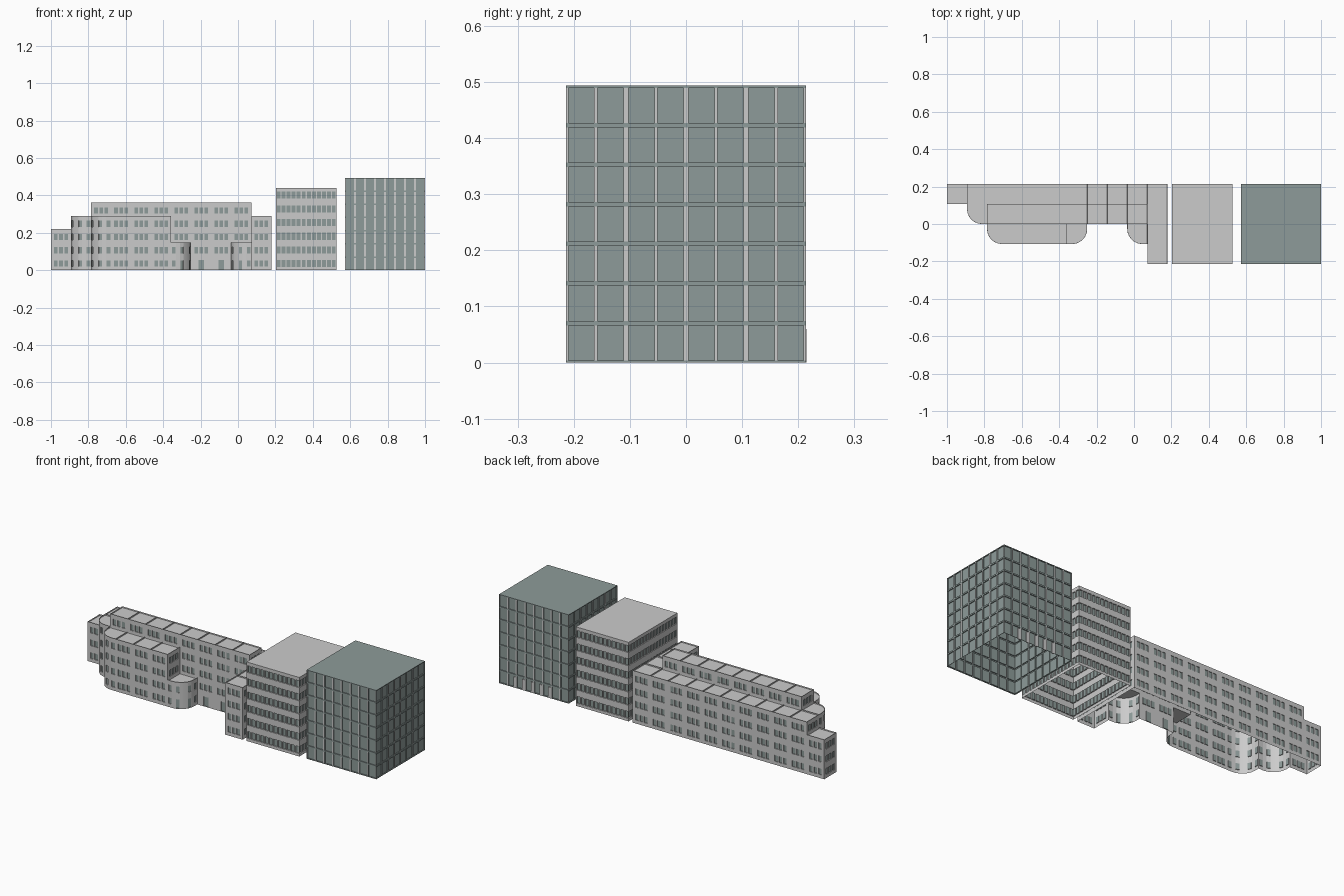
import bpy, bmesh, math
from mathutils import Vector

cube = bpy.data.objects.get("Cube")
if cube:
    bpy.data.objects.remove(cube)


def material(name, colour):
    m = bpy.data.materials.new(name)
    m.use_nodes = True
    m.diffuse_color = (*colour, 1)
    m.node_tree.nodes["Principled BSDF"].inputs["Base Color"].default_value = (*colour, 1)
    return m


MATS = [material("light grey concrete", (0.6, 0.6, 0.6)),
        material("grey green glass", (0.27, 0.33, 0.32))]
CONCRETE, GLASS = 0, 1


def quad(bm, pts, mat):
    f = bm.faces.new([bm.verts.new(p) for p in pts])
    f.material_index = mat
    return f


def wall(bm, a, b, z0, z1, spans, sill, head, depth=0.004, frame=CONCRETE):
    """Wall from a to b (outside on the right hand), with recessed panes at the spans."""
    a, b = Vector((*a, 0)), Vector((*b, 0))
    d = (b - a).normalized()
    inward = Vector((-d.y, d.x, 0)) * depth
    length = (b - a).length

    def rect(u0, u1, w0, w1, mat):
        if u1 - u0 > 1e-5 and w1 - w0 > 1e-5:
            quad(bm, [a + d * u + Vector((0, 0, w))
                      for u, w in ((u0, w0), (u1, w0), (u1, w1), (u0, w1))], mat)

    if not spans:
        rect(0, length, z0, z1, CONCRETE)
        return
    s, h = z0 + sill, z0 + head
    rect(0, length, z0, s, frame)
    rect(0, length, h, z1, frame)
    edge = 0
    for u0, u1 in spans:
        rect(edge, u0, s, h, CONCRETE)
        outer = [a + d * u + Vector((0, 0, w)) for u, w in ((u0, s), (u1, s), (u1, h), (u0, h))]
        inner = [p + inward for p in outer]
        quad(bm, inner, GLASS)
        for i in range(4):
            j = (i + 1) % 4
            quad(bm, (outer[i], outer[j], inner[j], inner[i]), frame)
        edge = u1
    rect(edge, length, s, h, CONCRETE)


def even_spans(length, count, width, pitch):
    mid = length / 2
    return [(mid + (i - (count - 1) / 2) * pitch - width / 2,
             mid + (i - (count - 1) / 2) * pitch + width / 2) for i in range(count)]


def finish(name, bm):
    bmesh.ops.remove_doubles(bm, verts=bm.verts, dist=1e-5)
    me = bpy.data.meshes.new(name)
    bm.to_mesh(me)
    bm.free()
    for m in MATS:
        me.materials.append(m)
    ob = bpy.data.objects.new(name, me)
    bpy.context.collection.objects.link(ob)
    bpy.ops.object.select_all(action="DESELECT")
    ob.select_set(True)
    bpy.context.view_layer.objects.active = ob
    bpy.ops.object.shade_smooth_by_angle(angle=math.radians(30))


# Stepped wing: storeys per square bay, back row first
U, STOREY, RIM = 0.1071, 0.0708, 0.007
PLAN = ["34444444444",
        "04555555554",
        "00444420024",
        "00000000004"]
ROUNDED = {(1, 1): "SW", (2, 2): "SW", (2, 6): "SE", (2, 9): "SW"}
DOOR_BAYS = {(1, 7), (1, 8)}
RADIUS = 0.08


def storeys(r, c):
    inside = 0 <= r < len(PLAN) and 0 <= c < len(PLAN[0])
    return int(PLAN[r][c]) if inside else 0


def arc(cx, cy, start, steps=6):
    return [(cx + RADIUS * math.cos(t), cy + RADIUS * math.sin(t))
            for t in (start + math.pi / 2 * i / steps for i in range(steps + 1))]


def build_bay(bm, r, c):
    n = storeys(r, c)
    x0, y1 = -1 + c * U, 0.2142 - r * U
    x1, y0 = x0 + U, y1 - U
    corner = ROUNDED.get((r, c))
    sw, se = [(x0, y0)], [(x1, y0)]
    if corner == "SW":
        sw = arc(x0 + RADIUS, y0 + RADIUS, math.pi)
    if corner == "SE":
        se = arc(x1 - RADIUS, y0 + RADIUS, -math.pi / 2)
    nw, ne = (x0, y1), (x1, y1)
    edges = [(sw[-1], se[0], storeys(r + 1, c)), (se[-1], ne, storeys(r, c + 1)),
             (ne, nw, storeys(r - 1, c)), (nw, sw[0], storeys(r, c - 1))]
    top = n * STOREY + RIM
    for a, b, low in edges:
        length = math.dist(a, b)
        count = 3 if length > 0.1 else 1
        for k in range(low, n):
            z0 = k * STOREY + (RIM if k == low and low else 0)
            z1 = top if k == n - 1 else (k + 1) * STOREY
            base = k * STOREY - z0
            if k == 0 and (r, c) in DOOR_BAYS:
                wall(bm, a, b, z0, z1, even_spans(length, 1, 0.03, 0), 0.002, 0.055)
            else:
                wall(bm, a, b, z0, z1, even_spans(length, count, 0.019, 0.027),
                     base + 0.019, base + 0.053)
    # Curved corner, with panes on alternate facets
    curve = sw if len(sw) > 1 else se
    for k in range(n):
        z1 = top if k == n - 1 else (k + 1) * STOREY
        for i, (a, b) in enumerate(zip(curve, curve[1:])):
            length = math.dist(a, b)
            spans = even_spans(length, 1, length * 0.9, 0) if i in (1, 4) else []
            sill = 0.002 if k == 0 and n == 2 else 0.019
            wall(bm, a, b, k * STOREY, z1, spans, sill, 0.053)
    # Flat roof inside a raised rim
    roof = quad(bm, [(x, y, top) for x, y in sw + se + [ne, nw]], CONCRETE)
    bmesh.ops.inset_individual(bm, faces=[roof], thickness=0.008, use_even_offset=True)
    bmesh.ops.inset_individual(bm, faces=[roof], thickness=0.0005, depth=-RIM)


bm = bmesh.new()
for r in range(len(PLAN)):
    for c in range(len(PLAN[0])):
        if storeys(r, c):
            build_bay(bm, r, c)
finish("stepped_wing", bm)


def perimeter(x0, x1, y0, y1):
    p = [(x0, y0), (x1, y0), (x1, y1), (x0, y1)]
    return list(zip(p, p[1:] + p[:1]))


# Office block: bands of windows
bm = bmesh.new()
FLOOR = 0.0732
for a, b in perimeter(0.203, 0.527, -0.2142, 0.2142):
    length = math.dist(a, b)
    count = 12 if length < 0.4 else 16
    for k in range(6):
        wall(bm, a, b, k * FLOOR, (k + 1) * FLOOR,
             even_spans(length, count, 0.021, length / count), 0.016, 0.054, 0.006)
quad(bm, [(*a, 6 * FLOOR) for a, b in perimeter(0.203, 0.527, -0.2142, 0.2142)], CONCRETE)
finish("office_block", bm)

# Glass tower: recessed panes between pale fins and glass-coloured floor bands
bm = bmesh.new()
FLOOR = 0.0705
SIDES = perimeter(0.5716, 1.0, -0.2142, 0.2142)
for a, b in SIDES:
    length = math.dist(a, b)
    step = length / 8
    on_end = a[0] == b[0]
    spans = []
    for i in range(8):
        left, right = (0.003 if on_end and e % 2 else 0.0045 for e in (i, i + 1))
        spans.append((i * step + left, (i + 1) * step - right))
    for k in range(7):
        wall(bm, a, b, k * FLOOR, (k + 1) * FLOOR, spans, 0.004, FLOOR - 0.004, 0.005, GLASS)
quad(bm, [(*a, 7 * FLOOR) for a, b in SIDES], GLASS)
finish("glass_tower", bm)

# Entrance on the back of the tower: pale posts and lintel
bm = bmesh.new()
for i in range(5):
    x = 0.69 + i * 0.0535
    bmesh.ops.create_cube(bm, size=1)
    bmesh.ops.scale(bm, vec=(0.014, 0.005, 0.06), verts=bm.verts[-8:])
    bmesh.ops.translate(bm, vec=(x, 0.2125, 0.03), verts=bm.verts[-8:])
finish("tower_entrance_posts", bm)
